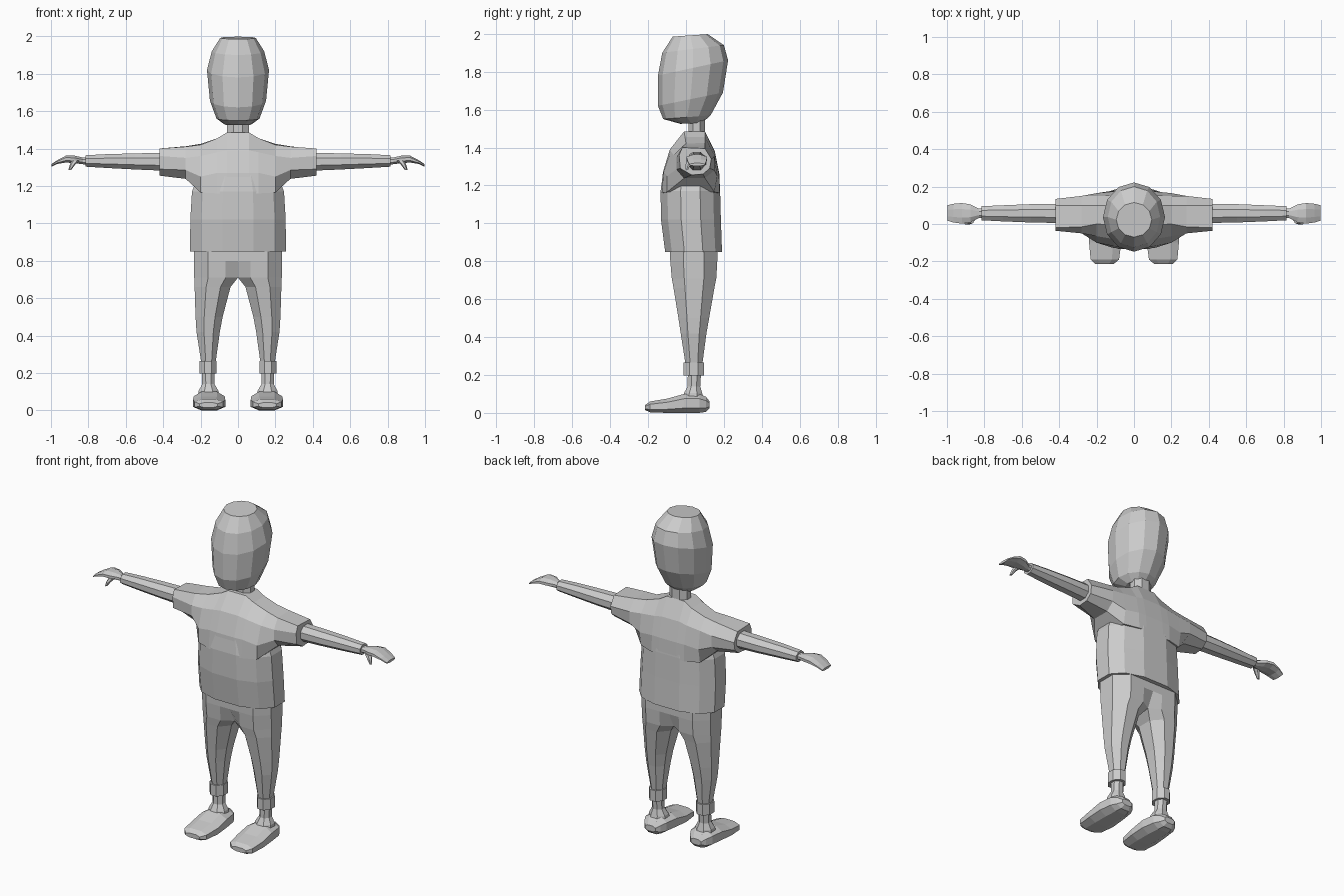
import bpy, bmesh, math

grey = bpy.data.materials.new("plain grey")
grey.diffuse_color = (0.6, 0.6, 0.6, 1)


def loft(name, rings, mirror=False):
    """Skin a list of equal-length rings, cap both ends, optionally mirror in x."""
    bm = bmesh.new()
    rows = [[bm.verts.new(p) for p in ring] for ring in rings]
    n = len(rows[0])
    for a, b in zip(rows, rows[1:]):
        for i in range(n):
            j = (i + 1) % n
            bm.faces.new((a[i], a[j], b[j], b[i]))
    bm.faces.new(rows[0])
    bm.faces.new(rows[-1])
    bmesh.ops.recalc_face_normals(bm, faces=bm.faces)
    me = bpy.data.meshes.new(name)
    bm.to_mesh(me)
    bm.free()
    me.materials.append(grey)
    ob = bpy.data.objects.new(name, me)
    bpy.context.collection.objects.link(ob)
    if mirror:
        mod = ob.modifiers.new("mirror", 'MIRROR')
        mod.use_mirror_merge = False
    return ob


def oval(n, a0, a1, b0, b1, offset=0.0, power=1.0):
    """Oval of n points filling the box a0..a1 by b0..b1."""
    pts = []
    for i in range(n):
        t = 2 * math.pi * (i + offset) / n
        c, s = math.cos(t), math.sin(t)
        c = math.copysign(abs(c) ** power, c)
        s = math.copysign(abs(s) ** power, s)
        pts.append((c, s))
    mc = max(p[0] for p in pts)
    ms = max(p[1] for p in pts)
    return [((a0 + a1) / 2 + (a1 - a0) / 2 * c / mc,
             (b0 + b1) / 2 + (b1 - b0) / 2 * s / ms) for c, s in pts]


def ring_z(z, *args, **kw):
    return [(a, b, z) for a, b in oval(*args, **kw)]


def ring_x(x, *args, **kw):
    return [(x, a, b) for a, b in oval(*args, **kw)]


def ring_y(y, *args, **kw):
    return [(a, y, b) for a, b in oval(*args, **kw)]


# Head: rings tilt up towards the back (half width, front y, z, back y, z)
rings = []
for w, yf, zf, yb, zb in [(.07, -.03, 1.525, .085, 1.53), (.115, -.12, 1.55, .13, 1.57),
                          (.15, -.148, 1.62, .195, 1.69), (.166, -.148, 1.78, .222, 1.86),
                          (.14, -.125, 1.9, .2, 1.94), (.095, -.07, 1.985, .115, 1.998)]:
    rings.append([(x, y, zf + (zb - zf) * (y - yf) / (yb - yf))
                  for x, y in oval(12, -w, w, yf, yb)])
loft("head", rings)

# Neck
loft("neck", [ring_z(z, 8, -.06, .06, .012, .1, offset=.5) for z in (1.42, 1.56)])

# Shirt body
loft("shirt_body", [ring_z(z, 12, -w, w, y0, y1, offset=.5, power=.85) for z, w, y0, y1 in [
    (.85, .256, -.11, .19), (1.02, .255, -.132, .184), (1.17, .246, -.134, .18),
    (1.26, .21, -.122, .172)]])

# Shirt yoke and sleeves: one skin from sleeve to sleeve
sections = [
    (.06, [(-.13, 1.16), (-.122, 1.27), (-.085, 1.39), (-.01, 1.485), (.1, 1.485),
           (.152, 1.38), (.176, 1.26), (.18, 1.16)]),
    (.11, [(-.128, 1.16), (-.118, 1.27), (-.08, 1.38), (-.005, 1.455), (.1, 1.455),
           (.152, 1.37), (.174, 1.26), (.178, 1.16)]),
    (.2, [(-.1, 1.165), (-.1, 1.25), (-.065, 1.36), (0, 1.42), (.1, 1.425),
          (.15, 1.36), (.165, 1.25), (.15, 1.165)]),
    (.28, [(-.01, 1.238), (-.05, 1.285), (-.05, 1.35), (-.015, 1.41), (.1, 1.412),
           (.15, 1.35), (.15, 1.28), (.1, 1.238)]),
    (.42, [(.03, 1.255), (-.03, 1.29), (-.036, 1.36), (-.02, 1.4), (.1, 1.395),
           (.134, 1.34), (.125, 1.29), (.09, 1.26)]),
]
signed = [(-x, s) for x, s in reversed(sections)] + sections
loft("shirt_yoke_and_sleeves", [[(x, y, z) for y, z in s] for x, s in signed])


# Trousers: k rounds the inner side, x0 and x1 are inner and outer edges
def leg_ring(z, x0, x1, y0, y1, k):
    uv = [(0, .28 * k), (.28, 0), (.68, 0), (1, .28), (1, .72), (.68, 1), (.28, 1), (0, 1 - .28 * k)]
    return [(x0 + (x1 - x0) * u, y0 + (y1 - y0) * v, z) for u, v in uv]


loft("trouser_leg", [leg_ring(*r) for r in [
    (.89, 0, .235, -.085, .165, 0), (.8, 0, .235, -.083, .165, 0), (.71, 0, .234, -.075, .16, .6),
    (.66, .04, .232, -.066, .15, 1), (.5, .082, .227, -.04, .122, 1),
    (.42, .097, .222, -.028, .108, 1), (.24, .122, .194, 0, .084, 1)]], True)

# Ankle cuffs and ankles
loft("ankle_cuff", [ring_z(z, 8, .114, .206, -.012, .096, offset=.5) for z in (.198, .265)], True)
loft("ankle", [ring_z(z, 8, a, b, c, d, offset=.5) for z, a, b, c, d in [
    (.07, .098, .214, -.025, .095), (.105, .105, .21, -.01, .085),
    (.14, .125, .192, .008, .075), (.22, .126, .192, .01, .08)]], True)

# Shoes, from toe to heel
loft("shoe", [ring_y(y, 8, a, b, c, d, offset=.5, power=.8) for y, a, b, c, d in [
    (-.215, .11, .205, .015, .042), (-.19, .08, .232, .003, .06), (-.1, .068, .24, 0, .075),
    (-.01, .07, .238, 0, .1), (.07, .082, .228, 0, .1),
    (.105, .1, .21, .005, .085), (.125, .12, .19, .025, .06)]], True)

# Arms
loft("arm", [ring_x(x, 8, y0, y1, z0, z1, offset=.5) for x, y0, y1, z0, z1 in [
    (.36, .005, .108, 1.28, 1.378), (.55, .008, .106, 1.288, 1.374),
    (.7, .014, .1, 1.296, 1.37), (.815, .02, .095, 1.303, 1.364)]], True)

# Hands
loft("hand", [ring_x(x, 8, y0, y1, z0, z1, offset=.5) for x, y0, y1, z0, z1 in [
    (.79, .032, .082, 1.315, 1.352), (.83, .032, .082, 1.316, 1.352),
    (.875, .008, .105, 1.322, 1.362), (.92, .002, .112, 1.325, 1.362),
    (.965, .008, .108, 1.318, 1.338), (.998, .018, .1, 1.303, 1.317)]], True)

# Thumbs, curling down from the palm
loft("thumb", [ring_z(z, 6, a, b, c, d) for z, a, b, c, d in [
    (1.335, .85, .89, .005, .04), (1.312, .872, .9, -.002, .024),
    (1.284, .893, .907, -.002, .012)]], True)
